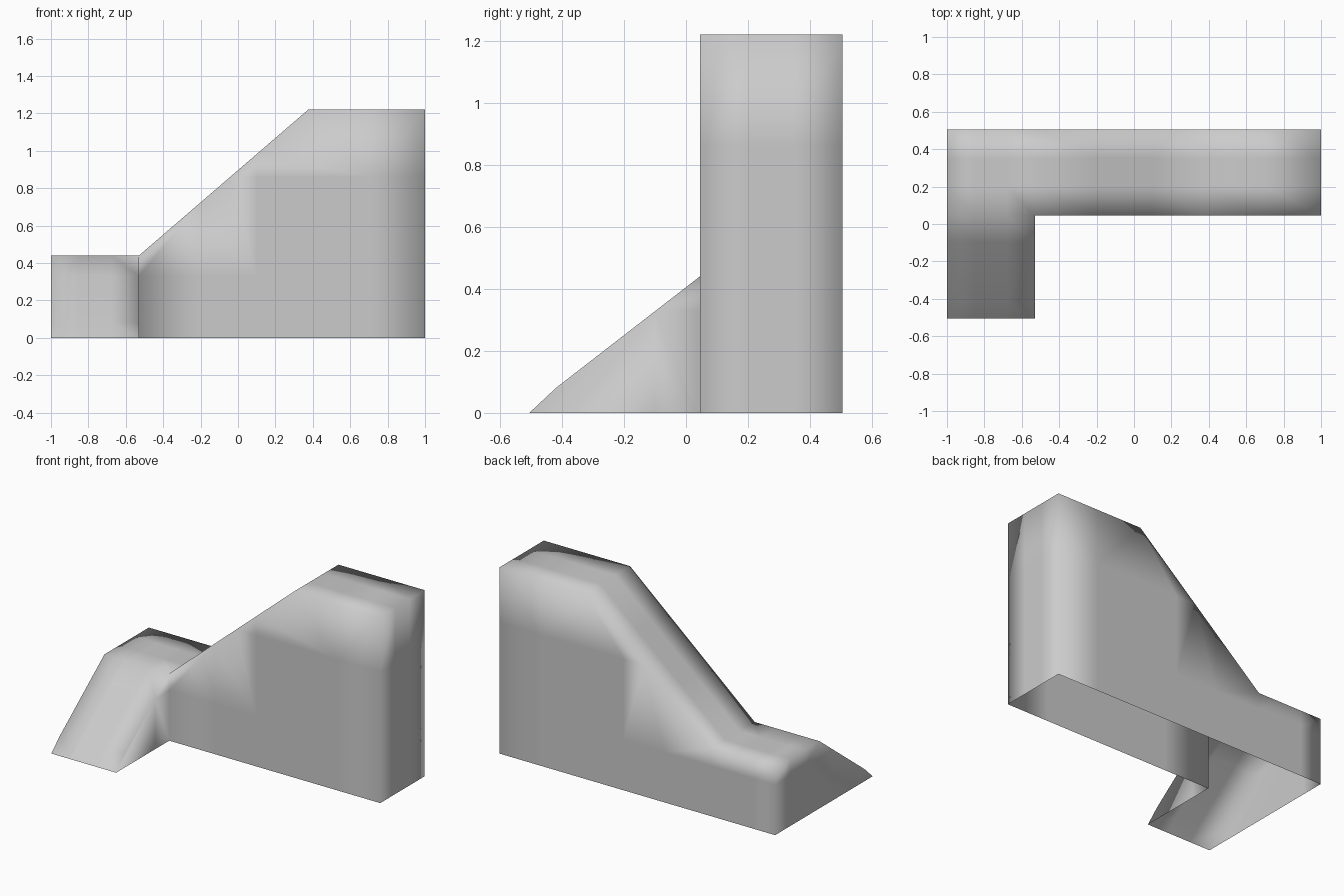
import bpy
import bmesh

cube = bpy.data.objects.get("Cube")
if cube:
    bpy.data.objects.remove(cube, do_unlink=True)

# Main outlines: wall depth, ramp tip, wall heights
FRONT, BACK, TIP = 0.045, 0.505, -0.505
LEDGE, TOP = 0.44, 1.22
STEP, CREST = -0.53, 0.375
KINK_Y, KINK_Z = -0.42, 0.08

bm = bmesh.new()


def panel(points):
    bm.faces.new([bm.verts.new(p) for p in points])


def strip(a, b):
    """Quads between two matching rows of points."""
    for i in range(len(a) - 1):
        panel([a[i], a[i + 1], b[i + 1], b[i]])


# Sloped wall: front, back, right end and top, open underneath
wall = [(STEP, 0), (1, 0), (1, TOP), (CREST, TOP), (STEP, LEDGE)]
panel([(x, FRONT, z) for x, z in wall])
panel([(x, BACK, z) for x, z in reversed(wall)])
panel([(STEP, BACK, 0), (STEP, BACK, LEDGE), (-1, BACK, LEDGE), (-1, BACK, 0)])
ridge = [(1, 0), (1, TOP), (CREST, TOP), (STEP, LEDGE), (-1, LEDGE)]
strip([(x, FRONT, z) for x, z in ridge], [(x, BACK, z) for x, z in ridge])

# Side ramp: slope, inner side, and outer end shared with the wall
ramp = [(FRONT, LEDGE), (KINK_Y, KINK_Z), (TIP, 0)]
strip([(-1, y, z) for y, z in ramp], [(STEP, y, z) for y, z in ramp])
panel([(STEP, y, z) for y, z in ramp + [(FRONT, 0)]])
panel([(-1, y, z) for y, z in [(BACK, 0), (BACK, LEDGE)] + ramp])

bmesh.ops.remove_doubles(bm, verts=bm.verts[:], dist=0.0005)

# Edge loops that hold the soft shading near the borders
loops = {0: (-0.85, -0.68, -0.2, 0.1, 0.7), 1: (-0.1, 0.2, 0.35), 2: (0.33, 0.86)}
for axis, cuts in loops.items():
    for cut in cuts:
        co, no = [0, 0, 0], [0, 0, 0]
        co[axis], no[axis] = cut, 1
        bmesh.ops.bisect_plane(bm, geom=bm.verts[:] + bm.edges[:] + bm.faces[:],
                               dist=0.0001, plane_co=co, plane_no=no)

bmesh.ops.recalc_face_normals(bm, faces=bm.faces[:])
for face in bm.faces:
    face.smooth = True

mesh = bpy.data.meshes.new("sloped_wall_with_ramp")
bm.to_mesh(mesh)
bm.free()
wall_object = bpy.data.objects.new("sloped_wall_with_ramp", mesh)
bpy.context.collection.objects.link(wall_object)

grey = bpy.data.materials.new("plain_grey")
grey.use_nodes = True
colour = (0.6, 0.6, 0.6, 1)
grey.diffuse_color = colour
grey.node_tree.nodes["Principled BSDF"].inputs["Base Color"].default_value = colour
mesh.materials.append(grey)
